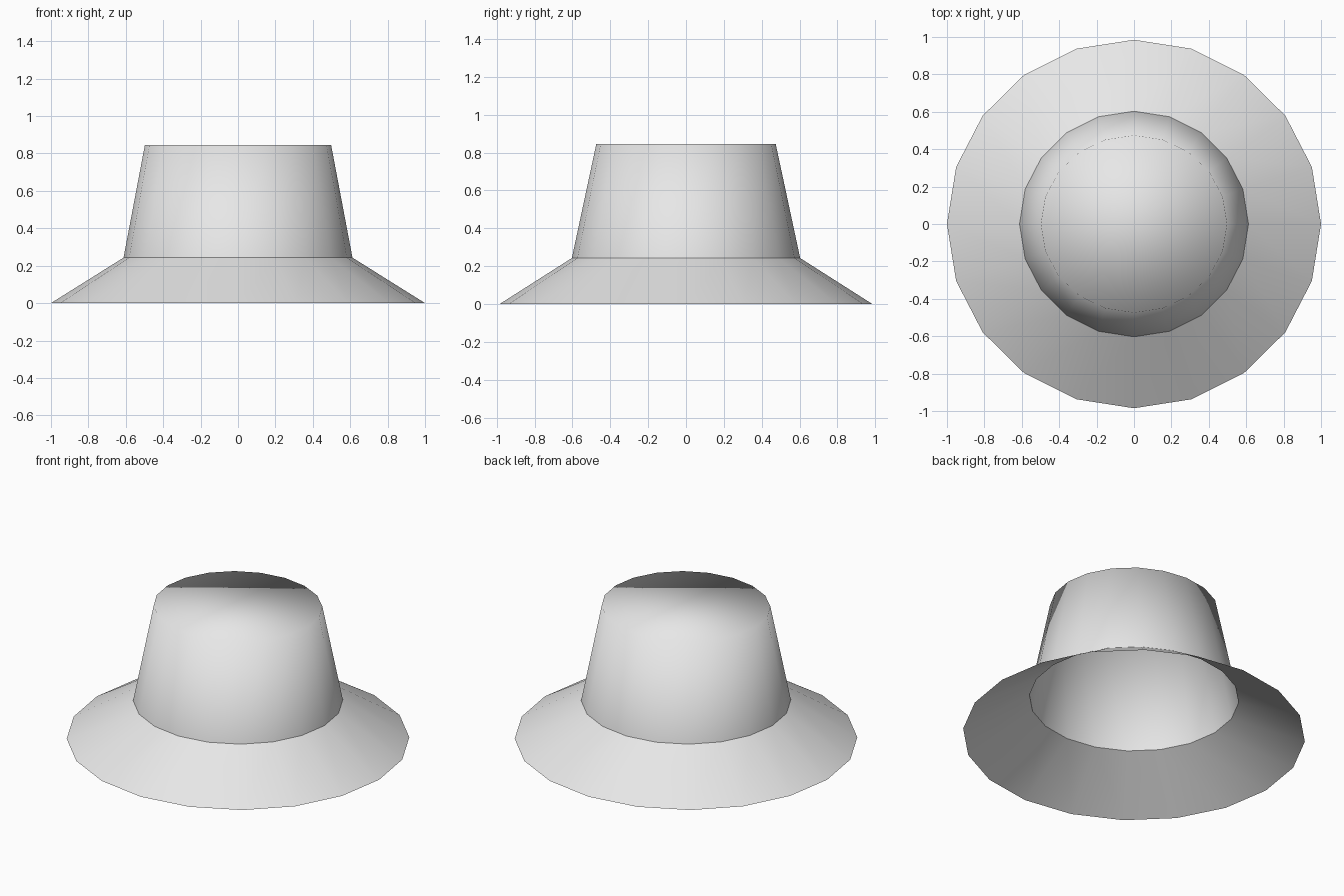
import bpy, bmesh, math

if "Cube" in bpy.data.objects:
    bpy.data.objects.remove(bpy.data.objects["Cube"])

SIDES = 20

grey = bpy.data.materials.new("light_grey_felt")
grey.diffuse_color = (0.8, 0.8, 0.8, 1)
grey.use_nodes = True
grey.node_tree.nodes["Principled BSDF"].inputs["Base Color"].default_value = grey.diffuse_color


def lathe(name, rings, cap_top=False):
    """Join elliptical rings (rx, ry, z), listed bottom to top, into a smooth sheet."""
    bm = bmesh.new()
    loops = []
    for rx, ry, z in rings:
        angles = [2 * math.pi * i / SIDES for i in range(SIDES)]
        loops.append([bm.verts.new((rx * math.cos(a), ry * math.sin(a), z)) for a in angles])
    for low, high in zip(loops, loops[1:]):
        for i in range(SIDES):
            j = (i + 1) % SIDES
            bm.faces.new((low[i], low[j], high[j], high[i]))
    if cap_top:
        bm.faces.new(loops[-1])
    for face in bm.faces:
        face.smooth = True
    mesh = bpy.data.meshes.new(name)
    bm.to_mesh(mesh)
    bm.free()
    mesh.materials.append(grey)
    obj = bpy.data.objects.new(name, mesh)
    bpy.context.collection.objects.link(obj)
    return obj


# Sloping brim, open in the middle
lathe("brim", [(1.0, 0.985, 0.0), (0.612, 0.603, 0.243)])

# Tapered crown with a flat top, hollow and open below
lathe("crown", [(0.612, 0.603, 0.243), (0.498, 0.474, 0.845)], cap_top=True)
